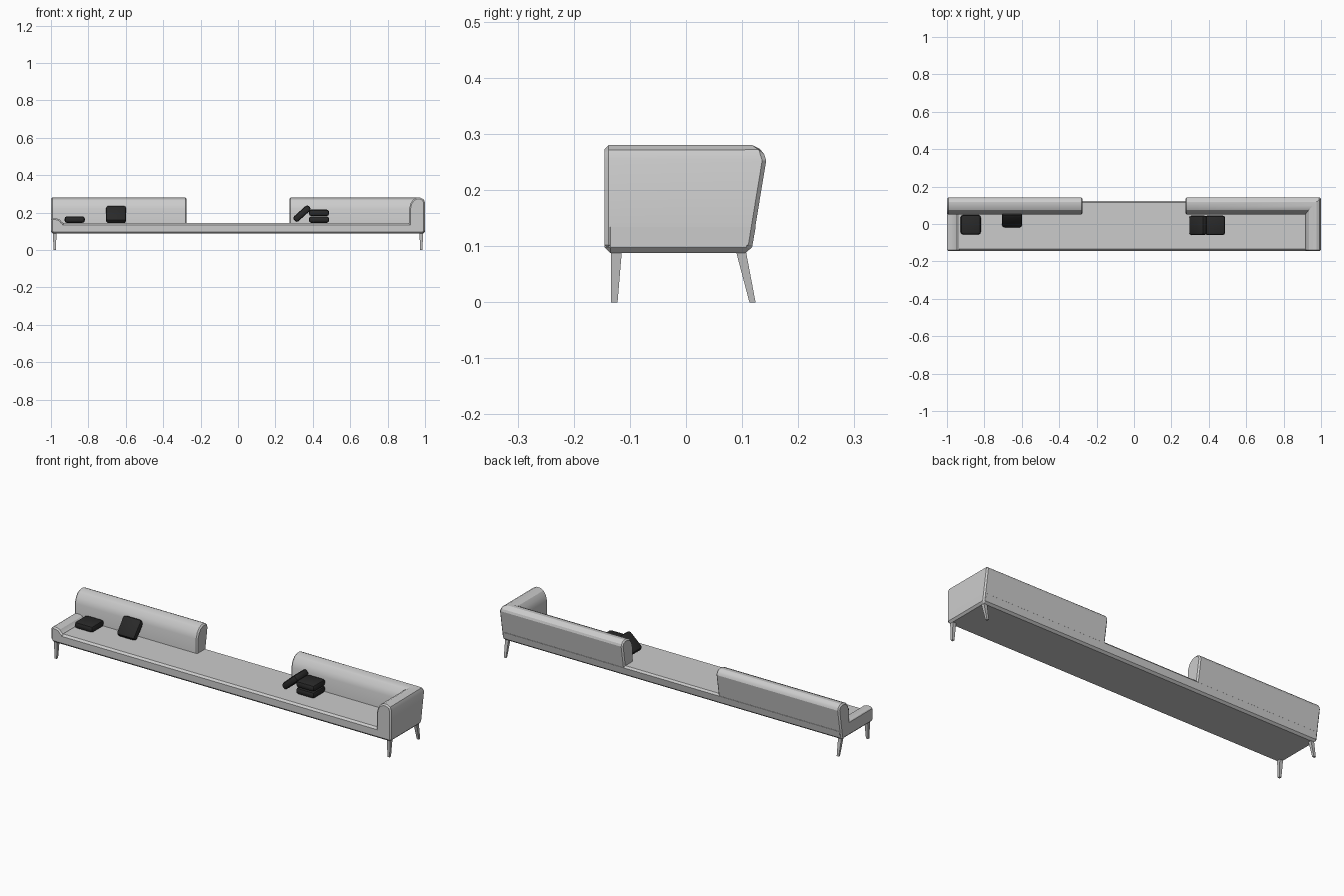
import bpy, bmesh, math
from mathutils import Matrix

cube = bpy.data.objects.get("Cube")
if cube:
    bpy.data.objects.remove(cube, do_unlink=True)


def material(name, value):
    m = bpy.data.materials.new(name)
    m.use_nodes = True
    colour = (value, value, value, 1)
    m.diffuse_color = colour
    m.node_tree.nodes["Principled BSDF"].inputs["Base Color"].default_value = colour
    return m


FABRIC = material("light grey fabric", 0.60)
LEG = material("grey leg", 0.52)
DARK = material("black cushion", 0.022)


def finish(name, bm, mat, bevel=0.0, segments=1):
    """Bevel the hard convex edges, then smooth by angle."""
    bmesh.ops.recalc_face_normals(bm, faces=bm.faces)
    if bevel:
        hard = [e for e in bm.edges if e.calc_face_angle_signed(0) > 0.8]
        bmesh.ops.bevel(bm, geom=hard, offset=bevel, segments=segments,
                        profile=0.5, affect='EDGES', clamp_overlap=True)
    mesh = bpy.data.meshes.new(name)
    bm.to_mesh(mesh)
    bm.free()
    mesh.materials.append(mat)
    mesh.shade_smooth()
    mesh.set_sharp_from_angle(angle=math.radians(25))
    obj = bpy.data.objects.new(name, mesh)
    bpy.context.collection.objects.link(obj)
    return obj


def loft(name, rings, mat, bevel=0.0):
    """Skin matching closed rings and cap both ends."""
    bm = bmesh.new()
    loops = [[bm.verts.new(p) for p in ring] for ring in rings]
    n = len(loops[0])
    for a, b in zip(loops, loops[1:]):
        for i in range(n):
            j = (i + 1) % n
            bm.faces.new((a[i], a[j], b[j], b[i]))
    bm.faces.new(loops[0])
    bm.faces.new(loops[-1])
    return finish(name, bm, mat, bevel)


def rect(x0, x1, y0, y1, z):
    return [(x0, y0, z), (x1, y0, z), (x1, y1, z), (x0, y1, z)]


# Seat base, with its back leaning outward
loft("seat_base", [rect(-1, 1, -0.145, 0.116, 0.088),
                   rect(-1, 1, -0.145, 0.126, 0.144)], FABRIC, 0.01)

# Shared rounded section: arm x, backrest y, height
section = [(1.0, 0.117, 0.095), (1.0, 0.143, 0.253), (0.993, 0.137, 0.271),
           (0.975, 0.118, 0.28), (0.956, 0.098, 0.28), (0.936, 0.076, 0.27),
           (0.922, 0.060, 0.25), (0.915, 0.050, 0.22), (0.915, 0.050, 0.095)]

# Left backrest wraps round a mitred corner into the tall arm
loft("left_back_and_arm",
     [[(x, -0.145, z) for x, y, z in section],
      [(x, y, z) for x, y, z in section],
      [(0.275, y, z) for x, y, z in section]], FABRIC, 0.007)

# Right backrest
loft("right_backrest", [[(end, y, z) for x, y, z in section]
                        for end in (-1, -0.275)], FABRIC, 0.007)

# Low arm
low = [(-1, 0.095), (-1, 0.160), (-0.992, 0.170), (-0.968, 0.169),
       (-0.952, 0.163), (-0.942, 0.150), (-0.930, 0.143), (-0.930, 0.095)]
loft("low_arm", [[(x, y, z) for x, z in low] for y in (-0.145, 0.07)], FABRIC, 0.007)

# Tapered legs, the back pair splayed
for side, word in ((1, "left"), (-1, "right")):
    for place, foot, top in (("front", (-0.134, -0.122), (-0.134, -0.114)),
                             ("back", (0.113, 0.124), (0.088, 0.106))):
        loft(f"{place}_{word}_leg",
             [rect(side * 0.974, side * 0.986, *foot, 0),
              rect(side * 0.970, side * 0.990, *top, 0.095)], LEG)


# Cushions
def cushion(name, location, tilt=0, axis='X'):
    bm = bmesh.new()
    bmesh.ops.create_cube(bm, size=1)
    bmesh.ops.scale(bm, vec=(0.108, 0.104, 0.035), verts=bm.verts)
    obj = finish(name, bm, DARK, 0.013, 2)
    obj.matrix_world = (Matrix.Translation(location)
                        @ Matrix.Rotation(math.radians(tilt), 4, axis))


cushion("flat_cushion", (-0.873, -0.004, 0.163))
cushion("leaning_cushion", (-0.652, 0.024, 0.190), 50, 'X')
cushion("lower_stacked_cushion", (0.433, -0.007, 0.163))
cushion("upper_stacked_cushion", (0.433, -0.007, 0.199))
cushion("tilted_cushion", (0.342, -0.007, 0.195), -42, 'Y')
